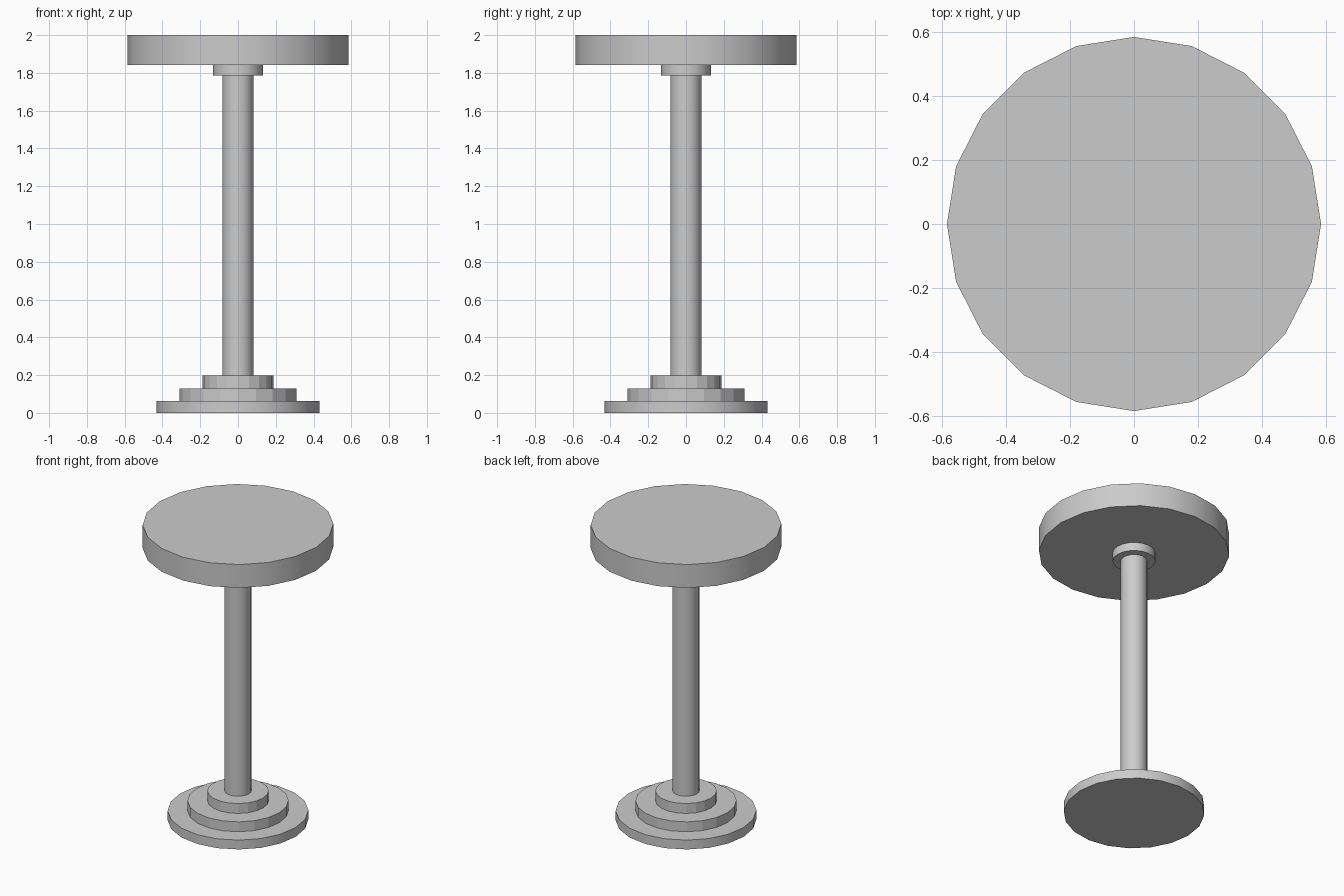
import bpy
import math

cube = bpy.data.objects.get("Cube")
if cube:
    bpy.data.objects.remove(cube, do_unlink=True)

# Single plain grey
grey = bpy.data.materials.new("plain grey")
grey.use_nodes = True
colour = (0.6, 0.6, 0.6, 1)
grey.diffuse_color = colour
grey.node_tree.nodes["Principled BSDF"].inputs["Base Color"].default_value = colour


def disc(name, radius, bottom, top, smooth=True):
    """Upright twenty-sided cylinder with corners on the x and y axes."""
    bpy.ops.mesh.primitive_cylinder_add(
        vertices=20, radius=radius, depth=top - bottom,
        location=(0, 0, (bottom + top) / 2))
    part = bpy.context.object
    part.name = name
    part.data.materials.append(grey)
    if smooth:
        bpy.ops.object.shade_smooth_by_angle(angle=math.radians(30))
    return part


# Stepped foot
disc("base_lower_step", 0.432, 0, 0.063)
disc("base_middle_step", 0.31, 0.063, 0.13, smooth=False)
disc("base_upper_step", 0.188, 0.13, 0.197, smooth=False)

# Column and the collar under the seat
disc("column", 0.082, 0.197, 1.785)
disc("collar", 0.132, 1.785, 1.842)

# Round seat
disc("seat", 0.585, 1.842, 2)
